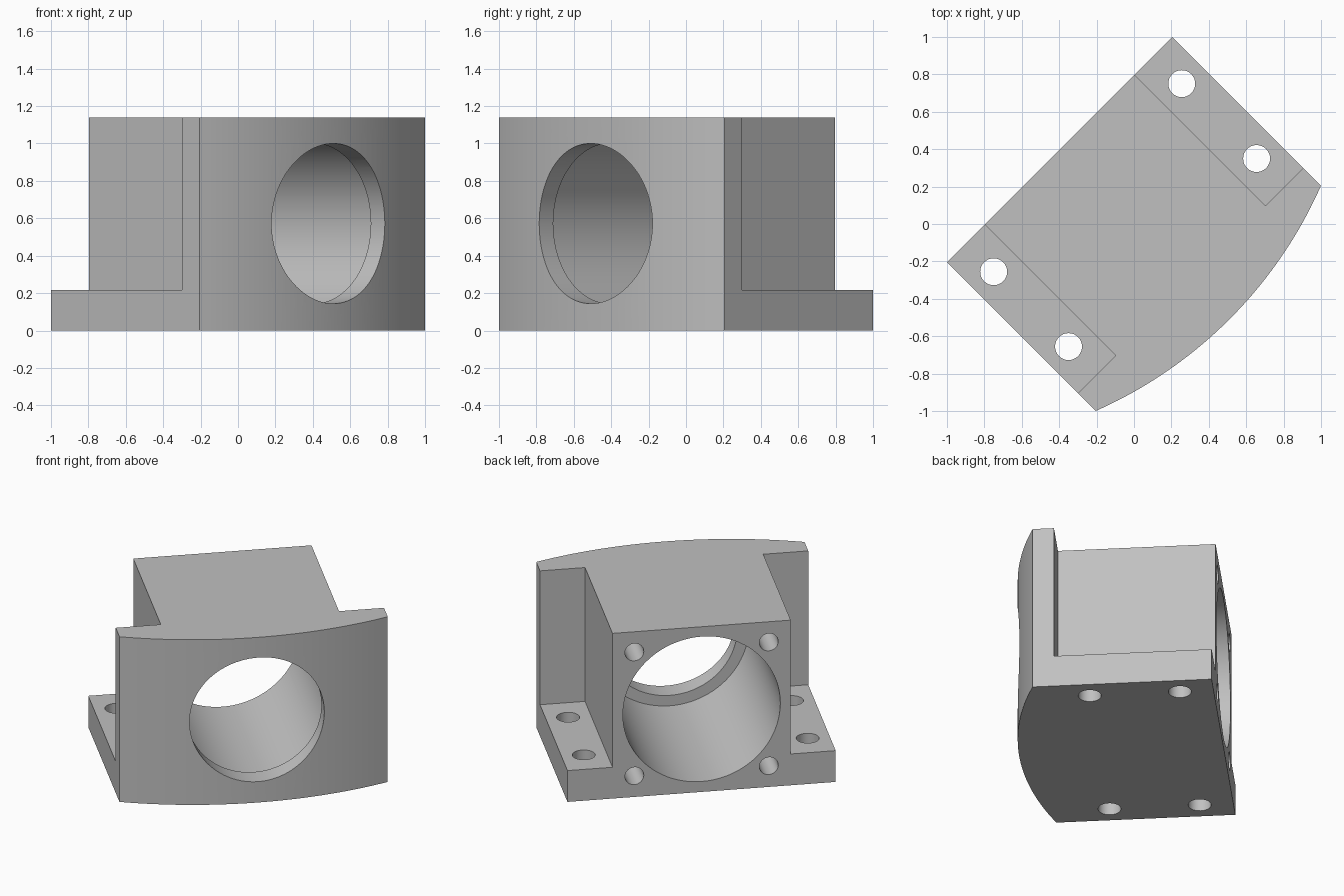
import bpy, bmesh, math
from mathutils import Matrix, Vector

if "Cube" in bpy.data.objects:
    bpy.data.objects.remove(bpy.data.objects["Cube"], do_unlink=True)

# Main sizes, in the housing's own frame (curved face towards -y)
HALF_W, HALF_D, HEIGHT = 0.852, 0.562, 1.14
BLOCK_W, FLANGE_H, PLATE_BACK = 0.566, 0.216, -0.428
ARC_R, BORE_Z = 2.36, 0.572
BORE_R, RECESS_R, LIP_BACK = 0.428, 0.5, -0.576

grey = bpy.data.materials.new("machined_grey")
grey.diffuse_color = (0.53, 0.53, 0.53, 1)
grey.use_nodes = True
grey.node_tree.nodes["Principled BSDF"].inputs["Base Color"].default_value = (0.53, 0.53, 0.53, 1)


def make_object(name, bm):
    bmesh.ops.recalc_face_normals(bm, faces=bm.faces)
    mesh = bpy.data.meshes.new(name)
    bm.to_mesh(mesh)
    bm.free()
    mesh.materials.append(grey)
    obj = bpy.data.objects.new(name, mesh)
    bpy.context.collection.objects.link(obj)
    return obj


def extrude_plan(name, points, height):
    bm = bmesh.new()
    face = bm.faces.new([bm.verts.new((x, y, 0)) for x, y in points])
    new = bmesh.ops.extrude_face_region(bm, geom=[face])["geom"]
    top = [v for v in new if isinstance(v, bmesh.types.BMVert)]
    bmesh.ops.translate(bm, verts=top, vec=(0, 0, height))
    return make_object(name, bm)


def box(name, low, high):
    low, high = Vector(low), Vector(high)
    bm = bmesh.new()
    bmesh.ops.create_cube(bm, size=1, matrix=Matrix.Translation((low + high) / 2)
                          @ Matrix.Diagonal((*(high - low), 1)))
    return make_object(name, bm)


def cylinder(name, start, end, radius, sides):
    start, end = Vector(start), Vector(end)
    axis = end - start
    turn = axis.to_track_quat("Z", "Y").to_matrix().to_4x4()
    bm = bmesh.new()
    bmesh.ops.create_cone(bm, cap_ends=True, segments=sides, radius1=radius, radius2=radius,
                          depth=axis.length, matrix=Matrix.Translation((start + end) / 2) @ turn)
    return make_object(name, bm)


def cut(target, cutter):
    cutter.hide_render = True
    mod = target.modifiers.new("cut", "BOOLEAN")
    mod.operation, mod.solver, mod.object = "DIFFERENCE", "EXACT", cutter
    bpy.context.view_layer.objects.active = target
    bpy.ops.object.modifier_apply(modifier=mod.name)
    bpy.data.objects.remove(cutter, do_unlink=True)


# Body with a bowed front
sweep = math.asin(HALF_W / ARC_R)
centre_y = ARC_R * math.cos(sweep) - HALF_D
steps = 40
plan = [(HALF_W, HALF_D), (-HALF_W, HALF_D)]
for i in range(steps + 1):
    a = sweep * (2 * i / steps - 1)
    plan.append((ARC_R * math.sin(a), centre_y - ARC_R * math.cos(a)))
housing = extrude_plan("bearing_housing", plan, HEIGHT)

# Side notches leaving the flanges, and flange bolt holes
for side in (-1, 1):
    xs = sorted((side * BLOCK_W, side))
    cut(housing, box("notch_cutter", (xs[0], PLATE_BACK, FLANGE_H), (xs[1], 1, 2)))
    for y in (-0.216, 0.35):
        cut(housing, cylinder("bolt_cutter", (side * 0.711, y, -0.1),
                              (side * 0.711, y, 0.4), 0.072, 32))

# Stepped bore: lip at the front, wider recess from the back
cut(housing, cylinder("bore_cutter", (0, -1, BORE_Z), (0, 1, BORE_Z), BORE_R, 96))
cut(housing, cylinder("recess_cutter", (0, LIP_BACK, BORE_Z), (0, 1, BORE_Z), RECESS_R, 96))

# Four blind screw holes around the bore on the back
for x in (-0.427, 0.427):
    for dz in (-0.427, 0.427):
        z = BORE_Z + dz
        cut(housing, cylinder("screw_cutter", (x, HALF_D - 0.3, z), (x, 1, z), 0.06, 32))

# Turn the housing on its base and smooth the round surfaces
housing.data.transform(Matrix.Rotation(math.radians(45), 4, "Z"))
bpy.ops.object.select_all(action="DESELECT")
housing.select_set(True)
bpy.context.view_layer.objects.active = housing
bpy.ops.object.shade_smooth_by_angle(angle=math.radians(30))
